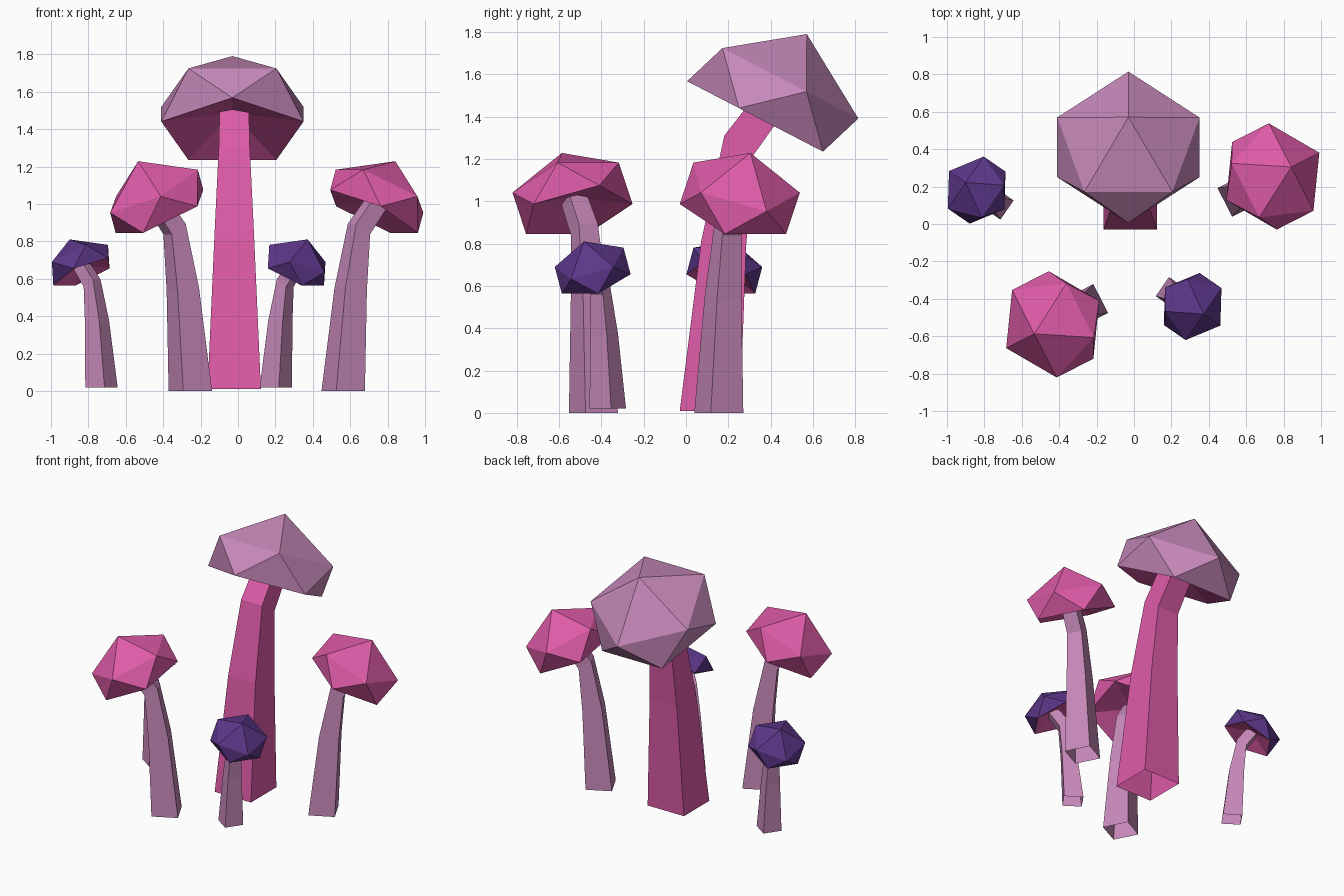
import bpy, bmesh, math
from mathutils import Matrix, Vector

if "Cube" in bpy.data.objects:
    bpy.data.objects.remove(bpy.data.objects["Cube"])


def material(name, rgb):
    m = bpy.data.materials.new(name)
    m.diffuse_color = (*rgb, 1)
    m.use_nodes = True
    m.node_tree.nodes["Principled BSDF"].inputs["Base Color"].default_value = m.diffuse_color
    return m


PINK = material("pink", (0.73, 0.105, 0.39))
MAUVE = material("mauve", (0.57, 0.25, 0.49))
PURPLE = material("deep purple", (0.108, 0.037, 0.25))

# stem sections in the bend plane: outward, height, relative width, tilt
SECTIONS = [(0, 0, 1, 0), (0.065, 0.79, 0.75, 6),
            (0.137, 1.255, 0.58, 34), (0.32, 1.50, 0.54, 42)]


def finish(bm, name, mats, place):
    bmesh.ops.transform(bm, matrix=place, verts=bm.verts)
    me = bpy.data.meshes.new(name)
    bm.to_mesh(me)
    bm.free()
    for m in mats:
        me.materials.append(m)
    ob = bpy.data.objects.new(name, me)
    bpy.context.collection.objects.link(ob)


# square, open-ended, bent stem
def stem(name, side, mat, place):
    bm = bmesh.new()
    rings = []
    for u, z, w, tilt in SECTIONS:
        h = side * w / 2
        frame = Matrix.Translation((0, u, z)) @ Matrix.Rotation(math.radians(-tilt), 4, 'X')
        rings.append([bm.verts.new(frame @ Vector((a * h, b * h, 0)))
                      for a, b in ((-1, -1), (1, -1), (1, 1), (-1, 1))])
    for lo, hi in zip(rings, rings[1:]):
        for i in range(4):
            j = (i + 1) % 4
            bm.faces.new((lo[i], lo[j], hi[j], hi[i]))
    finish(bm, name, [mat], place)


# flattened icosahedron whose bottom point is pushed inward
def cap(name, mat, place):
    bm = bmesh.new()
    r, h = 0.40, 0.108

    def ring(z, start):
        return [bm.verts.new((r * math.cos(math.radians(start + 72 * k)),
                              r * math.sin(math.radians(start + 72 * k)), z)) for k in range(5)]
    up, low = ring(h, 90), ring(-h, 126)
    top = bm.verts.new((0, 0, 0.35))
    hollow = bm.verts.new((0, 0, 0.01))
    for i in range(5):
        j = (i + 1) % 5
        bm.faces.new((top, up[i], up[j]))
        bm.faces.new((up[i], low[i], up[j]))
        bm.faces.new((up[j], low[i], low[j]))
        bm.faces.new((hollow, low[j], low[i])).material_index = 1  # pink gills
    tilt = Matrix.Translation((-0.01, 0.297, 1.47)) @ Matrix.Rotation(math.radians(-27.4), 4, 'X')
    finish(bm, name, [mat, PINK], place @ tilt)


# name, base position, bend heading in degrees, scale, stem width, stem and cap colours
MUSHROOMS = [
    ("large", (-0.02, 0.113, 0.01), 90, 1.0, 0.285, PINK, MAUVE),
    ("left_medium", (-0.255, -0.4375, 0), 207, 0.69, 0.25, MAUVE, PINK),
    ("right_medium", (0.5625, 0.155, 0), 27, 0.69, 0.25, MAUVE, PINK),
    ("left_small", (-0.73, 0.11, 0.02), 145.4, 0.444, 0.28, MAUVE, PURPLE),
    ("right_small", (0.2025, -0.37, 0.02), -34.6, 0.444, 0.28, MAUVE, PURPLE),
]
for name, pos, heading, s, side, stem_mat, cap_mat in MUSHROOMS:
    place = (Matrix.Translation(pos) @ Matrix.Rotation(math.radians(heading - 90), 4, 'Z')
             @ Matrix.Scale(s, 4))
    stem(name + "_mushroom_stem", side, stem_mat, place)
    cap(name + "_mushroom_cap", cap_mat, place)
